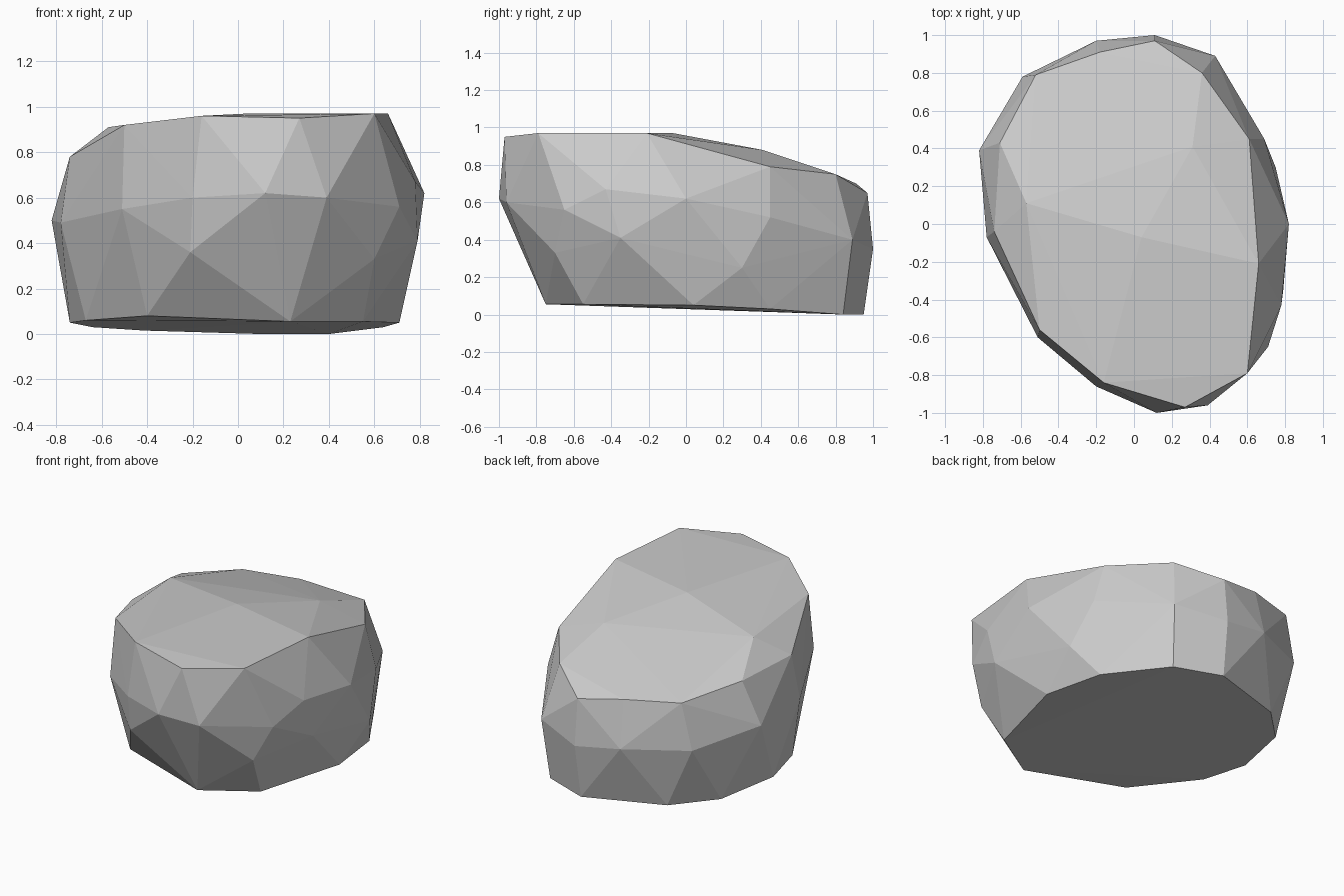
import bpy, bmesh

# Rings of the faceted boulder, each running round from the front
base = [(0.23, -0.75, 0.055), (0.55, -0.55, 0.055), (0.71, 0.04, 0.05), (0.64, 0.45, 0.03),
        (0.40, 0.84, 0.0), (0.10, 0.95, 0.0), (-0.41, 0.78, 0.015), (-0.64, 0.55, 0.03),
        (-0.74, 0.15, 0.05), (-0.67, -0.15, 0.06), (-0.40, -0.55, 0.08)]
lower = [(0.60, -0.70, 0.33), (0.79, -0.35, 0.41), (0.75, 0.30, 0.25), (-0.21, -0.82, 0.36)]
waist = [(0.12, -1.0, 0.62), (0.39, -0.96, 0.60), (0.71, -0.65, 0.56), (0.78, -0.43, 0.67),
         (0.82, 0.0, 0.62), (0.69, 0.45, 0.52), (0.43, 0.89, 0.40), (0.11, 1.0, 0.35),
         (-0.20, 0.97, 0.40), (-0.59, 0.78, 0.42), (-0.82, 0.39, 0.50), (-0.78, -0.07, 0.49),
         (-0.51, -0.60, 0.55), (-0.20, -0.86, 0.60)]
rim = [(0.27, -0.97, 0.95), (0.60, -0.79, 0.97), (0.66, -0.21, 0.97), (0.61, 0.45, 0.79),
       (0.36, 0.80, 0.75), (0.11, 0.97, 0.65), (-0.18, 0.91, 0.70), (-0.52, 0.79, 0.72),
       (-0.71, 0.43, 0.78), (-0.74, -0.04, 0.78), (-0.50, -0.56, 0.92), (-0.16, -0.84, 0.96)]
crown = [(-0.57, 0.11, 0.91), (0.04, -0.07, 0.97), (0.31, 0.41, 0.88)]

# Stone body: convex skin over the rings
bm = bmesh.new()
for ring in (base, lower, waist, rim, crown):
    for p in ring:
        bm.verts.new(p)
hull = bmesh.ops.convex_hull(bm, input=bm.verts)
loose = [v for v in bm.verts if not v.link_faces]
bmesh.ops.delete(bm, geom=loose, context='VERTS')
bmesh.ops.recalc_face_normals(bm, faces=bm.faces)

mesh = bpy.data.meshes.new("boulder")
bm.to_mesh(mesh)
bm.free()
boulder = bpy.data.objects.new("boulder", mesh)
bpy.context.collection.objects.link(boulder)

# Plain grey stone
stone = bpy.data.materials.new("grey stone")
stone.diffuse_color = (0.6, 0.6, 0.6, 1)
mesh.materials.append(stone)
